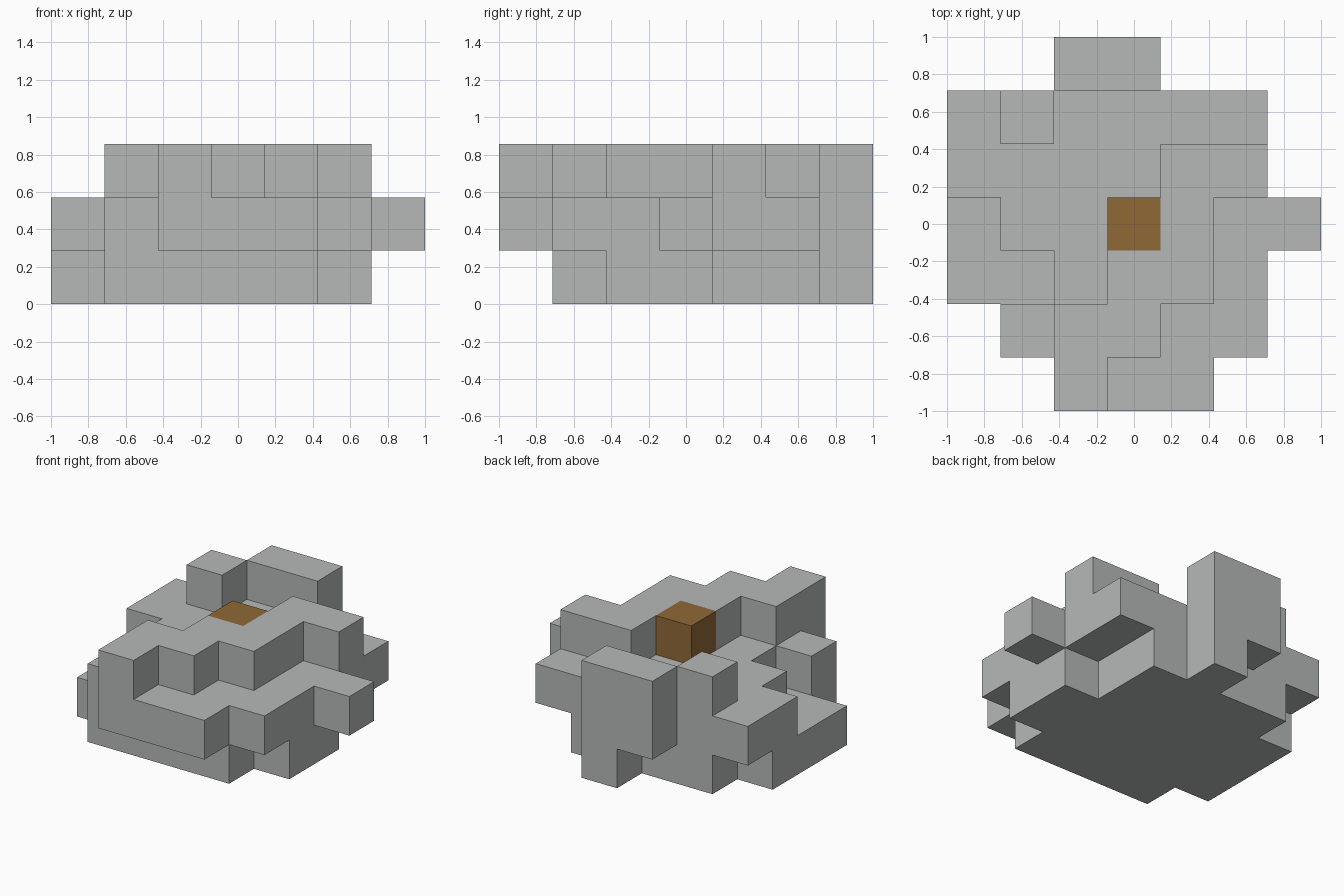
import bpy
import bmesh
from math import radians
from mathutils import Vector

cube = bpy.data.objects.get("Cube")
if cube:
    bpy.data.objects.remove(cube, do_unlink=True)

SIDE = 7
CELL = 2 / SIDE

# Layer plans, bottom to top; the first row is the back, "#" is stone, "o" is ore
LAYERS = [
    ("...#...",
     ".####..",
     "#####..",
     "######.",
     "######.",
     ".####..",
     "......."),
    ("..##...",
     "######.",
     "######.",
     ".######",
     "..####.",
     ".#####.",
     "..###.."),
    ("..##...",
     ".#.....",
     "....##.",
     "...o#..",
     "...##..",
     "..##...",
     "..#...."),
]


def make_material(name, color):
    mat = bpy.data.materials.new(name)
    mat.use_nodes = True
    mat.diffuse_color = (*color, 1)
    bsdf = next(n for n in mat.node_tree.nodes if n.type == "BSDF_PRINCIPLED")
    bsdf.inputs["Base Color"].default_value = (*color, 1)
    bsdf.inputs["Roughness"].default_value = 0.9
    return mat


def cells_of(symbol):
    return {(x, SIDE - 1 - row, z)
            for z, plan in enumerate(LAYERS)
            for row, line in enumerate(plan)
            for x, mark in enumerate(line) if mark == symbol}


def build_blocks(name, cells, mat):
    """Skin a set of grid cells with their outer faces, merged where flat."""
    bm = bmesh.new()
    axes = [Vector(row) for row in ((1, 0, 0), (0, 1, 0), (0, 0, 1))]
    for cell in sorted(cells):
        middle = Vector(cell) + Vector((0.5, 0.5, 0.5))
        for i in range(3):
            for sign in (-1, 1):
                neighbour = list(cell)
                neighbour[i] += sign
                if tuple(neighbour) in cells:
                    continue
                u, v = axes[(i + 1) % 3] / 2, axes[(i + 2) % 3] / 2
                if sign < 0:
                    u, v = v, u
                c = middle + axes[i] * sign / 2
                corners = (c - u - v, c + u - v, c + u + v, c - u + v)
                bm.faces.new([bm.verts.new(p) for p in corners])
    bmesh.ops.remove_doubles(bm, verts=bm.verts, dist=0.001)
    bmesh.ops.dissolve_limit(bm, angle_limit=radians(1),
                             verts=bm.verts, edges=bm.edges)
    # Scale the grid and centre it on the ground
    for vert in bm.verts:
        vert.co = vert.co * CELL - Vector((1, 1, 0))
    mesh = bpy.data.meshes.new(name)
    bm.to_mesh(mesh)
    bm.free()
    mesh.materials.append(mat)
    obj = bpy.data.objects.new(name, mesh)
    bpy.context.collection.objects.link(obj)
    return obj


stone = make_material("stone grey", (0.47, 0.485, 0.48))
ore = make_material("ore brown", (0.28, 0.142, 0.037))

build_blocks("stone_mound", cells_of("#"), stone)
build_blocks("ore_block", cells_of("o"), ore)
